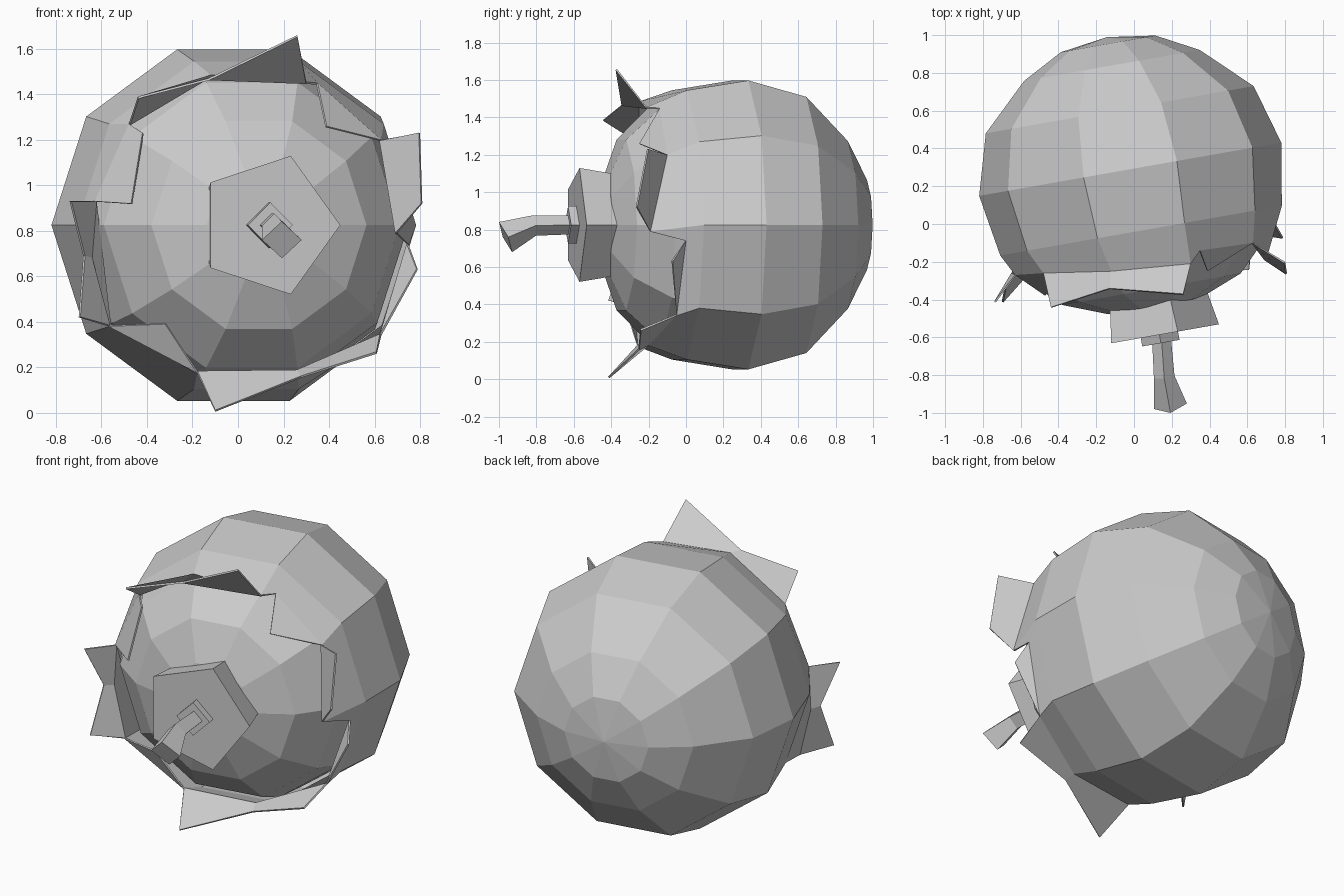
import bpy, bmesh, math
from mathutils import Vector as V

if "Cube" in bpy.data.objects:
    bpy.data.objects.remove(bpy.data.objects["Cube"])

T = math.radians(10)
AXIS = V((math.sin(T), -math.cos(T), 0))
SIDE = V((math.cos(T), math.sin(T), 0))
UP = V((0, 0, 1))
CENTRE = V((-0.02, 0.29, 0.825))


def ring(bm, t, r, n=10, phase=0.0):
    """Ring of vertices round the tilted axis, t along it."""
    return [bm.verts.new(CENTRE + AXIS * t
                         + SIDE * r * math.cos(phase + 2 * math.pi * k / n)
                         + UP * r * math.sin(phase + 2 * math.pi * k / n)) for k in range(n)]


def bridge(bm, a, b):
    n = len(a)
    for k in range(n):
        bm.faces.new((a[k], a[(k + 1) % n], b[(k + 1) % n], b[k]))


def fan(bm, loop, t):
    tip = bm.verts.new(CENTRE + AXIS * t)
    for k in range(len(loop)):
        bm.faces.new((loop[k], loop[(k + 1) % len(loop)], tip))


def finish(bm, name):
    bmesh.ops.recalc_face_normals(bm, faces=bm.faces[:])
    me = bpy.data.meshes.new(name)
    bm.to_mesh(me)
    bm.free()
    ob = bpy.data.objects.new(name, me)
    bpy.context.collection.objects.link(ob)
    return ob


# inner flesh ball
bm = bmesh.new()
loops = [ring(bm, t, r) for t, r in ((0, 0.78), (0.29, 0.73), (0.465, 0.66), (0.645, 0.48), (0.735, 0.25))]
for a, b in zip(loops, loops[1:]):
    bridge(bm, a, b)
fan(bm, loops[-1], 0.76)
finish(bm, "inner_flesh")

# outer peel, from the back pole to the torn front edge
bm = bmesh.new()
loops = [ring(bm, t, r) for t, r in ((-0.674, 0.254), (-0.558, 0.472), (-0.32, 0.72), (0, 0.812), (0.33, 0.757))]
fan(bm, loops[0], -0.71)
for a, b in zip(loops, loops[1:]):
    bridge(bm, a, b)
rim = loops[-1]

# torn edge points, one per side, plus extra notches
edge = [bm.verts.new(p) for p in (
    (.70, -.19, .79), (.63, -.10, 1.20), (.30, -.21, 1.455), (-.12, -.25, 1.485), (-.48, -.26, 1.27),
    (-.63, -.27, .93), (-.57, -.27, .38), (-.18, -.26, .175), (.26, -.20, .18), (.63, -.05, .34))]
notch = {1: bm.verts.new((.35, -.14, 1.45)), 5: bm.verts.new((-.65, -.26, .68)),
         9: bm.verts.new((.75, 0, .74))}
for k in range(10):
    j = (k + 1) % 10
    extra = [notch[k]] if k in notch else []
    pts = [edge[j]] + extra + [edge[k]]
    bm.faces.new([rim[k], rim[j]] + pts)


def flap(*pts):
    """Face from edge indices, existing vertices and new points."""
    vs = [edge[p] if isinstance(p, int) else bm.verts.new(p) if isinstance(p, tuple) else p for p in pts]
    bm.faces.new(vs)


# curled flaps
top_mid = bm.verts.new((-.13, -.34, 1.47))
low_mid = bm.verts.new((.28, -.25, .155))
left_mid = bm.verts.new((-.68, -.31, .69))
flap(2, (.26, -.37, 1.66), top_mid, 3)
flap(3, top_mid, (-.44, -.44, 1.39), 4)
flap(1, (.80, -.20, 1.23), (.81, -.26, .92), 0)
flap(notch[9], (.79, -.07, .63), 9)
flap(9, (.61, -.24, .26), low_mid, 8)
flap(8, low_mid, (-.10, -.41, .005), 7)
flap(6, (-.70, -.41, .42), left_mid, notch[5])
flap(notch[5], left_mid, (-.74, -.41, .93), 5)
# tongues lying flat on the flesh
flap(notch[1], (.39, -.25, 1.26), 1)
flap(7, (-.32, -.33, .39), 6)
flap(4, (-.42, -.32, 1.23), (-.47, -.38, .92), 5)
peel = finish(bm, "peel")
m = peel.modifiers.new("thickness", 'SOLIDIFY')
m.thickness = 0.01

# five-sided cap under the stem
bm = bmesh.new()
a, b = ring(bm, 0.66, 0.28, 5), ring(bm, 0.89, 0.32, 5)
bridge(bm, a, b)
bm.faces.new(a)
bm.faces.new(b)
finish(bm, "cap")

# small square collar
bm = bmesh.new()
a, b = ring(bm, 0.87, 0.10, 4), ring(bm, 0.935, 0.10, 4)
bridge(bm, a, b)
bm.faces.new(a)
bm.faces.new(b)
finish(bm, "collar")

# bent square stem: centre, radius, side direction, up direction
bm = bmesh.new()
loops = []
for c, r, s, u in (((.145, -.60, .825), .05, (1, .17, 0), (0, 0, 1)),
                   ((.16, -.81, .822), .055, (1, .12, 0), (0, -.15, 1)),
                   ((.193, -.965, .76), .088, (1, .17, 0), (0, -.4, .92))):
    c, s, u = V(c), V(s).normalized() * r, V(u).normalized() * r
    loops.append([bm.verts.new(p) for p in (c + s, c + u, c - s, c - u)])
for a, b in zip(loops, loops[1:]):
    bridge(bm, a, b)
bm.faces.new(loops[0])
bm.faces.new(loops[-1])
finish(bm, "stem")
